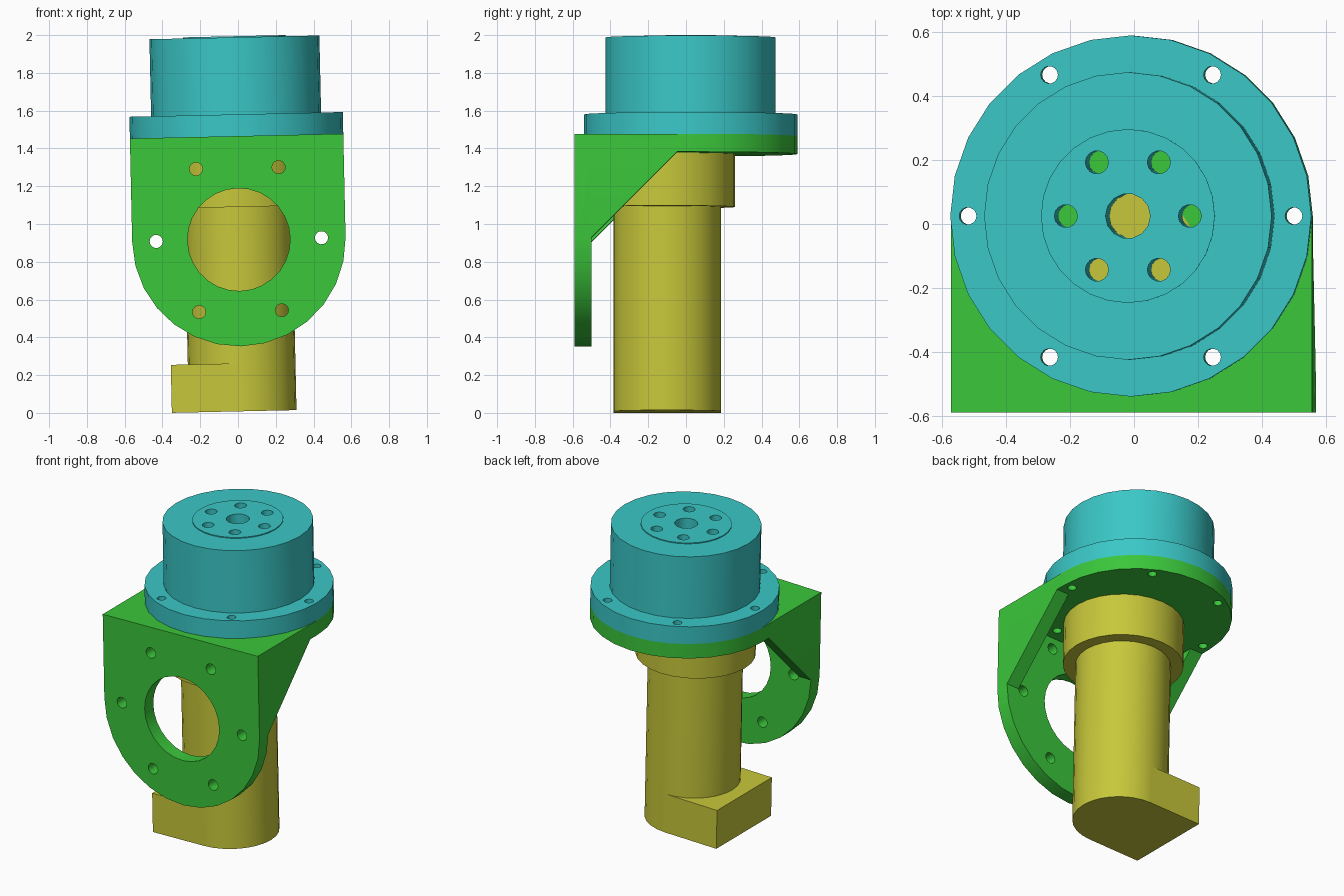
import bpy, bmesh, math

cube = bpy.data.objects.get("Cube")
if cube:
    bpy.data.objects.remove(cube, do_unlink=True)

TILT = math.radians(-1.27)   # whole assembly leans slightly sideways
CX, CY = 0.025, 0.025        # axis of the output housing
MY = -0.10                   # offset axis of the motor
R = 0.565                    # bracket and flange radius
BORE_Z = 0.917               # centre height of the front bore
SIDES = 28


def material(name, rgb):
    m = bpy.data.materials.new(name)
    m.use_nodes = True
    m.diffuse_color = (*rgb, 1)
    m.node_tree.nodes["Principled BSDF"].inputs["Base Color"].default_value = (*rgb, 1)
    return m


teal = material("teal", (0.043, 0.57, 0.57))
green = material("green", (0.043, 0.57, 0.043))
yellow = material("yellow", (0.57, 0.57, 0.043))


def make(name, bm, mat=None):
    bmesh.ops.recalc_face_normals(bm, faces=bm.faces)
    me = bpy.data.meshes.new(name)
    bm.to_mesh(me)
    bm.free()
    ob = bpy.data.objects.new(name, me)
    bpy.context.collection.objects.link(ob)
    if mat:
        me.materials.append(mat)
    return ob


def add_prism(bm, low, high):
    """Solid between two matching outlines."""
    a = [bm.verts.new(p) for p in low]
    b = [bm.verts.new(p) for p in high]
    bm.faces.new(a)
    bm.faces.new(b)
    n = len(a)
    for i in range(n):
        j = (i + 1) % n
        bm.faces.new((a[i], a[j], b[j], b[i]))


def ring(cx, cy, r, n):
    return [(cx + r * math.cos(math.tau * i / n), cy + r * math.sin(math.tau * i / n))
            for i in range(n)]


def lathe(name, cx, cy, profile, mat):
    """Capped turned part from (radius, height) pairs."""
    bm = bmesh.new()
    loops = [[bm.verts.new((x, y, z)) for x, y in ring(cx, cy, r, SIDES)] for r, z in profile]
    for a, b in zip(loops, loops[1:]):
        for i in range(SIDES):
            j = (i + 1) % SIDES
            bm.faces.new((a[i], a[j], b[j], b[i]))
    bm.faces.new(loops[0])
    bm.faces.new(loops[-1])
    return make(name, bm, mat)


def boolean(ob, tool, operation):
    mod = ob.modifiers.new(operation.lower(), 'BOOLEAN')
    mod.operation, mod.object, mod.solver = operation, tool, 'EXACT'
    bpy.context.view_layer.objects.active = ob
    bpy.ops.object.modifier_apply(modifier=mod.name)
    bpy.data.objects.remove(tool, do_unlink=True)


def drill(ob, holes, start, end, axis='Z'):
    """Cut round holes, each given as (a, b, radius, sides)."""
    bm = bmesh.new()
    for a, b, r, n in holes:
        pts = ring(a, b, r, n)
        place = (lambda p, t: (p[0], p[1], t)) if axis == 'Z' else (lambda p, t: (p[0], t, p[1]))
        add_prism(bm, [place(p, start) for p in pts], [place(p, end) for p in pts])
    cutter = make("hole_cutter", bm)
    cutter.hide_render = True
    boolean(ob, cutter, 'DIFFERENCE')


def bolt_circle(cx, cy, r, hole):
    return [(x, y, hole, 14) for x, y in ring(cx, cy, r, 6)]


def finish(ob):
    ob.rotation_euler = (0, TILT, 0)
    bpy.ops.object.select_all(action='DESELECT')
    ob.select_set(True)
    bpy.context.view_layer.objects.active = ob
    bpy.ops.object.shade_smooth_by_angle(angle=math.radians(30))


# Output housing: flange, drum and thin raised disc, drilled right through
housing = lathe("output_housing", CX, CY,
                [(R, 1.465), (R, 1.58), (0.45, 1.58), (0.45, 1.988),
                 (0.272, 1.988), (0.272, 1.994)], teal)
drill(housing, [(CX, CY, 0.07, 14)] + bolt_circle(CX, CY, 0.194, 0.036)
      + bolt_circle(CX, CY, 0.51, 0.027), 1.3, 2.1)

# Bracket top plate: square front, round back
arc = [math.pi * i / 14 for i in range(15)]
outline = [(CX + R * math.cos(a), CY + R * math.sin(a)) for a in arc]
outline += [(CX - R, -0.59), (CX + R, -0.59)]
bm = bmesh.new()
add_prism(bm, [(x, y, 1.37) for x, y in outline], [(x, y, 1.465) for x, y in outline])
bracket = make("mounting_bracket", bm, green)

# Bracket front plate: square top, round bottom
outline = [(CX + R * math.cos(a), BORE_Z - R * math.sin(a)) for a in arc]
outline += [(CX - R, 1.465), (CX + R, 1.465)]
bm = bmesh.new()
add_prism(bm, [(x, -0.59, z) for x, z in outline], [(x, -0.50, z) for x, z in outline])
boolean(bracket, make("front_plate", bm, green), 'UNION')

# Diagonal gussets at both sides
gusset = [(-0.55, BORE_Z), (-0.50, BORE_Z), (-0.047, 1.37), (-0.047, 1.42), (-0.55, 1.42)]
for side in (-1, 1):
    x0, x1 = CX + side * R, CX + side * (R - 0.09)
    bm = bmesh.new()
    add_prism(bm, [(x0, y, z) for y, z in gusset], [(x1, y, z) for y, z in gusset])
    boolean(bracket, make("gusset", bm, green), 'UNION')

# Bracket holes: motor seat, flange bolts, front bore and its bolts
drill(bracket, [(CX, MY, 0.205, SIDES)] + bolt_circle(CX, CY, 0.51, 0.027), 1.3, 1.6)
drill(bracket, [(CX, BORE_Z, 0.272, SIDES)] + bolt_circle(CX, BORE_Z, 0.4375, 0.035),
      -0.7, -0.45, 'Y')

# Motor: can, wider gearbox and pilot boss
motor = lathe("motor", CX, MY,
              [(0.285, 0.008), (0.285, 1.09), (0.36, 1.09), (0.36, 1.37),
               (0.205, 1.37), (0.205, 1.465)], yellow)

# Connector block at the foot of the motor
bm = bmesh.new()
foot = [(-0.35, MY - 0.285), (CX, MY - 0.285), (CX, MY + 0.285), (-0.35, MY + 0.285)]
add_prism(bm, [(x, y, 0.008) for x, y in foot], [(x, y, 0.262) for x, y in foot])
connector = make("connector_block", bm, yellow)

for part in (housing, bracket, motor, connector):
    finish(part)
